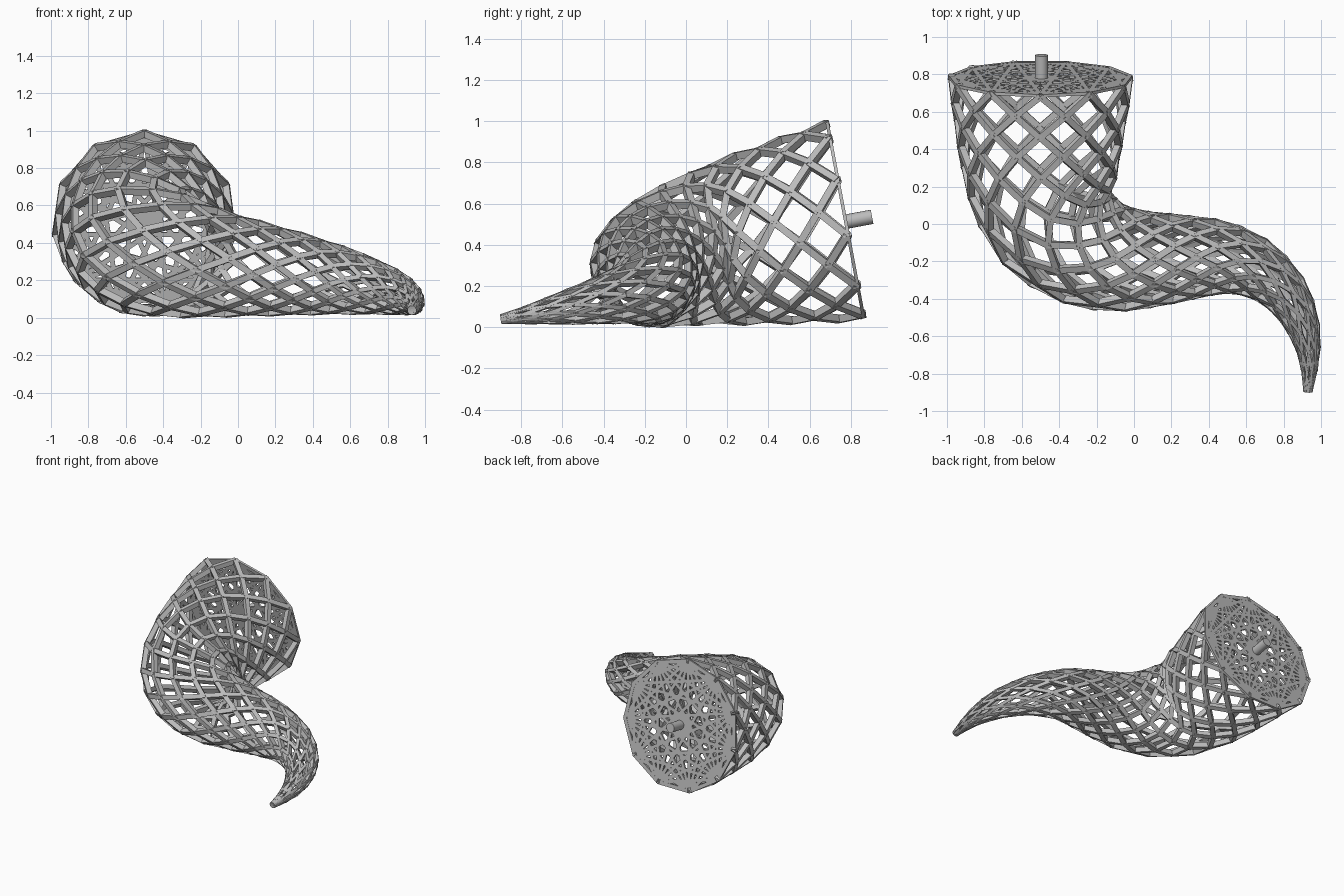
import bpy, bmesh, math
from mathutils import Vector, Matrix

if "Cube" in bpy.data.objects:
    bpy.data.objects.remove(bpy.data.objects["Cube"])

SIDES = 11
STEPS = 24
UP = Vector((0, 0, 1))

grey = bpy.data.materials.new("light_grey")
grey.diffuse_color = (0.5, 0.5, 0.5, 1)
grey.use_nodes = True
grey.node_tree.nodes["Principled BSDF"].inputs["Base Color"].default_value = grey.diffuse_color

# Centre line of the horn: x, y, z, radius
SPINE = [Vector(p) for p in (
    (-0.50, 0.77, 0.515, 0.48), (-0.50, 0.30, 0.425, 0.405), (-0.45, 0.05, 0.37, 0.35),
    (-0.31, -0.10, 0.325, 0.312), (-0.12, -0.18, 0.29, 0.275), (0.08, -0.19, 0.264, 0.242),
    (0.28, -0.18, 0.238, 0.212), (0.47, -0.18, 0.211, 0.18), (0.64, -0.23, 0.18, 0.148),
    (0.785, -0.34, 0.148, 0.118), (0.875, -0.475, 0.117, 0.092), (0.922, -0.615, 0.09, 0.066),
    (0.938, -0.74, 0.065, 0.042), (0.93, -0.895, 0.04, 0.016))]


def finish(name, bm):
    bmesh.ops.recalc_face_normals(bm, faces=bm.faces)
    mesh = bpy.data.meshes.new(name)
    bm.to_mesh(mesh)
    bm.free()
    mesh.materials.append(grey)
    ob = bpy.data.objects.new(name, mesh)
    bpy.context.collection.objects.link(ob)
    return ob


def smooth_path(pts, sub=16):
    """Catmull-Rom curve through the points."""
    ext = [2 * pts[0] - pts[1]] + pts + [2 * pts[-1] - pts[-2]]
    out = []
    for a, b, c, d in zip(ext, ext[1:], ext[2:], ext[3:]):
        for k in range(sub):
            t = k / sub
            out.append(0.5 * (2 * b + (c - a) * t + (2 * a - 5 * b + 4 * c - d) * t * t
                              + (3 * b - a - 3 * c + d) * t ** 3))
    return out + [pts[-1]]


def resample(path, n):
    """n + 1 points evenly spaced along the path."""
    dist = [0.0]
    for a, b in zip(path, path[1:]):
        dist.append(dist[-1] + (b.xyz - a.xyz).length)
    out, j = [], 0
    for i in range(n + 1):
        s = dist[-1] * i / n
        while j < len(path) - 2 and dist[j + 1] < s:
            j += 1
        out.append(path[j].lerp(path[j + 1], (s - dist[j]) / (dist[j + 1] - dist[j])))
    return out


def bar(bm, a, b, outward, width, depth):
    """Square bar from a to b with one face turned outward."""
    x = (b - a).normalized()
    y = outward.cross(x).normalized()
    m = Matrix((x, y, x.cross(y))).transposed().to_4x4()
    m.translation = (a + b) / 2
    size = ((b - a).length + width * 0.3, width, depth, 1)
    bmesh.ops.create_cube(bm, size=1, matrix=m @ Matrix.Diagonal(size))


# Horn lattice: bars crossing between staggered rings
rings = resample(smooth_path(SPINE), STEPS)
grid = []
for i, p in enumerate(rings):
    tangent = (rings[min(i + 1, STEPS)].xyz - rings[max(i - 1, 0)].xyz).normalized()
    side = tangent.cross(UP).normalized()
    top = side.cross(tangent)
    row = []
    for k in range(SIDES):
        a = 2 * math.pi * (k + 0.5 * (i % 2)) / SIDES
        out = math.sin(a) * side + math.cos(a) * top
        row.append((p.xyz + p.w * out, out))
    grid.append(row)

bm = bmesh.new()
for i in range(STEPS):
    r = (rings[i].w + rings[i + 1].w) / 2
    width = min(0.034, 0.011 + 0.1 * r)
    depth = min(0.036, 0.012 + 0.16 * r)
    for k in range(SIDES):
        a, na = grid[i][k]
        for step in ((0, -1) if i % 2 == 0 else (0, 1)):
            b, nb = grid[i + 1][(k + step) % SIDES]
            bar(bm, a, b, na + nb, width, depth)
bm.faces.new([bm.verts.new(v) for v, n in grid[STEPS]])  # closed tip
finish("horn_lattice", bm)

# Mouth frame: local z points out of the horn
normal = Vector((0, 0.983, 0.184)).normalized()
mx = Vector((1, 0, 0))
my = normal.cross(mx)
mouth = Matrix((mx, my, normal)).transposed().to_4x4()
mouth.translation = Vector((-0.5, 0.775, 0.512))
R = 0.497
sign = 1 if my.z > 0 else -1
corners = [Vector((R * math.sin(2 * math.pi * k / SIDES),
                   sign * R * math.cos(2 * math.pi * k / SIDES), 0)) for k in range(SIDES)]

# End plate: chords between all corners, with a rim and a solid hub
bm = bmesh.new()
for i in range(SIDES):
    for j in range(i):
        if (i - j) not in (1, SIDES - 1):
            bar(bm, corners[i] * 0.97, corners[j] * 0.97, UP, 0.025, 0.014)
    a, b = corners[i], corners[(i + 1) % SIDES]
    quad = [bm.verts.new(v + Vector((0, 0, z))) for z in (-0.008, 0.008)
            for v in (a, b, b * 0.94, a * 0.94)]
    for f in ((0, 1, 2, 3), (4, 5, 6, 7), (0, 1, 5, 4), (2, 3, 7, 6)):
        bm.faces.new([quad[q] for q in f])
bmesh.ops.create_cone(bm, cap_ends=True, segments=SIDES, radius1=0.085, radius2=0.085, depth=0.014)
plate = finish("end_plate", bm)
plate.matrix_world = mouth

# Peg in the middle of the plate
bm = bmesh.new()
bmesh.ops.create_cone(bm, cap_ends=True, segments=16, radius1=0.035, radius2=0.035, depth=0.13,
                      matrix=Matrix.Translation((0.006, 0, 0.065)))
peg = finish("peg", bm)
peg.matrix_world = mouth
bpy.context.view_layer.objects.active = peg
peg.select_set(True)
bpy.ops.object.shade_smooth_by_angle()
